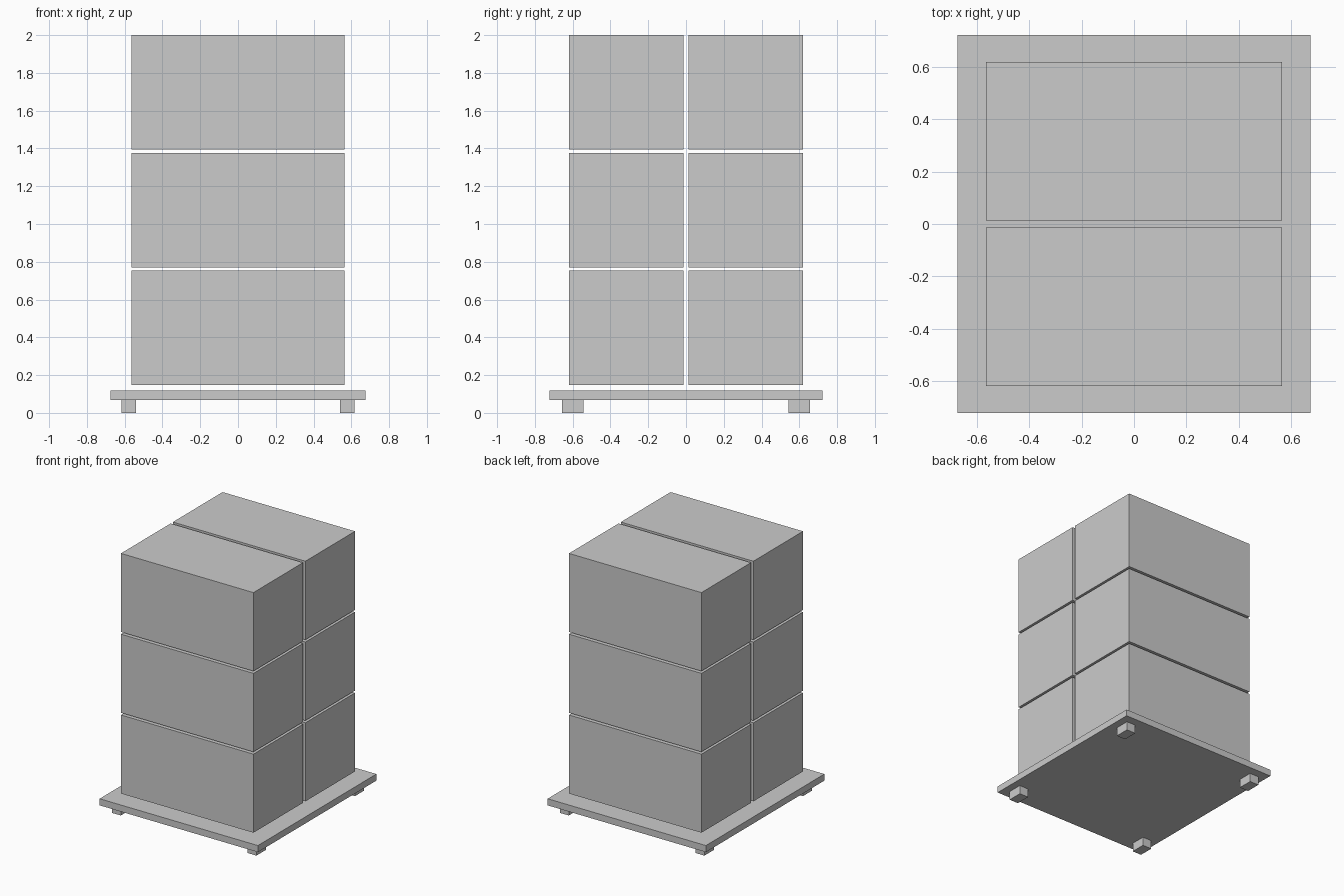
import bpy

if "Cube" in bpy.data.objects:
    bpy.data.objects.remove(bpy.data.objects["Cube"])


def box(name, x, y, z):
    """Axis-aligned box from (min, max) ranges."""
    centre = [(r[0] + r[1]) / 2 for r in (x, y, z)]
    size = [r[1] - r[0] for r in (x, y, z)]
    bpy.ops.mesh.primitive_cube_add(size=1, location=centre)
    ob = bpy.context.object
    ob.name = name
    ob.scale = size
    bpy.ops.object.transform_apply(location=False, rotation=False, scale=True)
    return ob


def span(a, b, side):
    return tuple(sorted((a * side, b * side)))


# Pallet deck
box("pallet_deck", (-0.675, 0.675), (-0.722, 0.722), (0.067, 0.118))

# Four corner feet
for sx, nx in ((-1, "left"), (1, "right")):
    for sy, ny in ((-1, "front"), (1, "back")):
        box(f"foot_{ny}_{nx}", span(0.54, 0.617, sx), span(0.543, 0.657, sy), (0, 0.067))

# Three layers of two crates, separated by narrow gaps
height, pitch, base = 0.606, 0.623, 0.148
for layer in range(3):
    z = base + layer * pitch
    for sy, ny in ((-1, "front"), (1, "back")):
        box(f"crate_{ny}_{layer + 1}", (-0.565, 0.565), span(0.014, 0.619, sy), (z, z + height))
